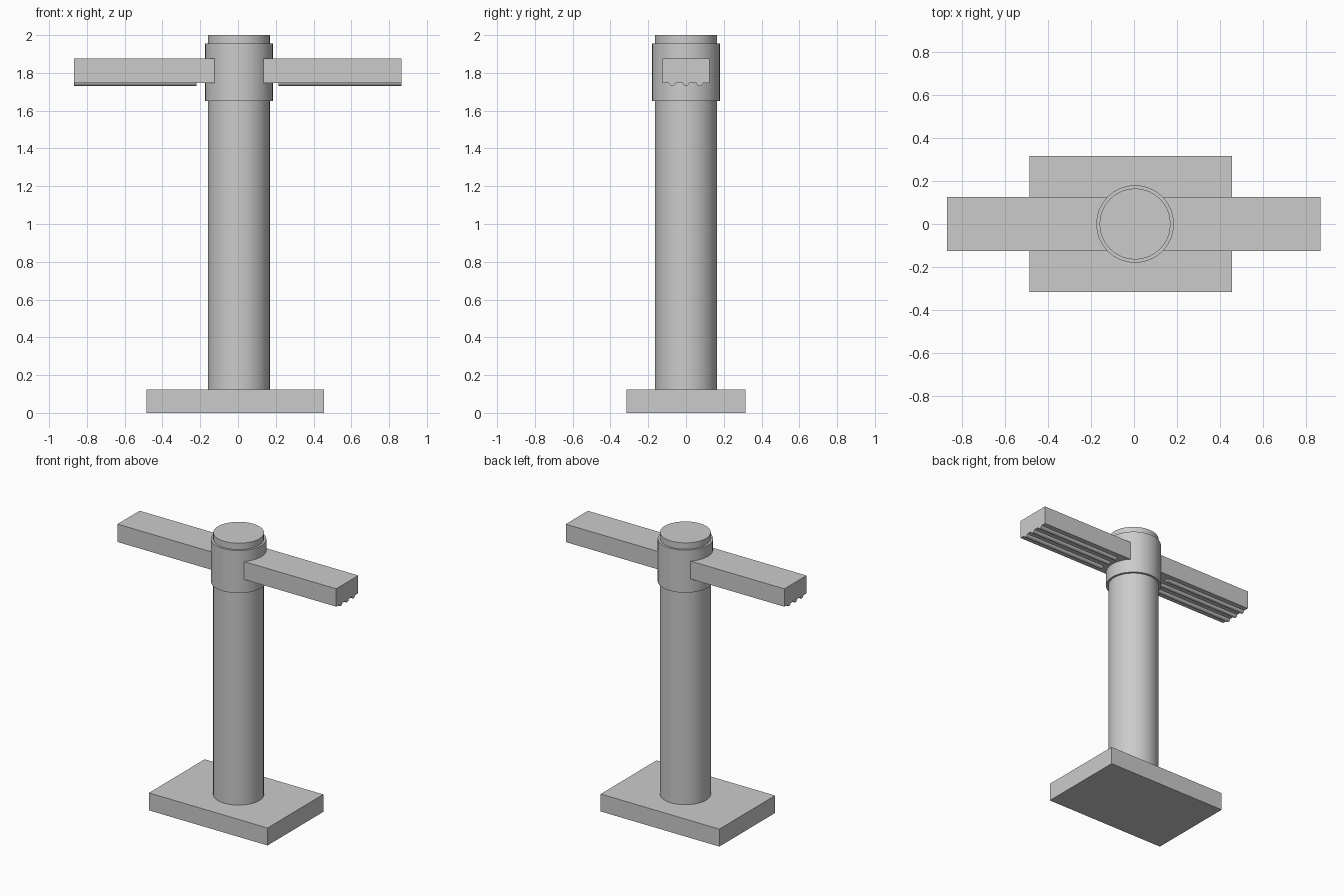
import bpy, bmesh, math
from mathutils import Matrix

if "Cube" in bpy.data.objects:
    bpy.data.objects.remove(bpy.data.objects["Cube"])

CX = 0.005  # column axis offset


def make(name, bm):
    mesh = bpy.data.meshes.new(name)
    bm.to_mesh(mesh)
    bm.free()
    ob = bpy.data.objects.new(name, mesh)
    bpy.context.collection.objects.link(ob)
    return ob


def box(name, lo, hi):
    bm = bmesh.new()
    bmesh.ops.create_cube(bm, size=1)
    for v in bm.verts:
        v.co = [(a + b) / 2 + c * (b - a) for a, b, c in zip(lo, hi, v.co)]
    return make(name, bm)


def smooth(ob):
    bpy.ops.object.select_all(action='DESELECT')
    bpy.context.view_layer.objects.active = ob
    ob.select_set(True)
    bpy.ops.object.shade_smooth_by_angle(angle=math.radians(35))


def cylinder(name, r, z0, z1, sides=32):
    bm = bmesh.new()
    bmesh.ops.create_cone(bm, cap_ends=True, segments=sides, radius1=r, radius2=r,
                          depth=z1 - z0,
                          matrix=Matrix.Translation((CX, 0, (z0 + z1) / 2)))
    smooth(make(name, bm))


def ridge(name, x0, x1, y, z, r, steps=6):
    # half-round rib hanging below the arm
    bm = bmesh.new()
    prof = [(y - r * math.cos(math.pi * i / steps), z - r * math.sin(math.pi * i / steps))
            for i in range(steps + 1)]
    face = bm.faces.new([bm.verts.new((x0, a, b)) for a, b in prof])
    ext = bmesh.ops.extrude_face_region(bm, geom=[face], use_keep_orig=True)
    bmesh.ops.translate(bm, vec=(x1 - x0, 0, 0),
                        verts=[g for g in ext['geom'] if isinstance(g, bmesh.types.BMVert)])
    bmesh.ops.recalc_face_normals(bm, faces=bm.faces)
    smooth(make(name, bm))


# Base slab, column and collar
box("base", (-0.485, -0.315, 0), (0.455, 0.315, 0.125))
cylinder("column", 0.165, 0.12, 2.0)
cylinder("collar", 0.18, 1.65, 1.955)

# Two arms with three ribs underneath each
for side, inner, start, end in (("left", -0.1, -0.22, -0.867), ("right", 0.1, 0.215, 0.865)):
    box(f"{side}_arm", (min(inner, end), -0.125, 1.747), (max(inner, end), 0.125, 1.875))
    for i in range(3):
        ridge(f"{side}_rib_{i + 1}", min(start, end), max(start, end), (i - 1) * 0.072, 1.749, 0.018)
